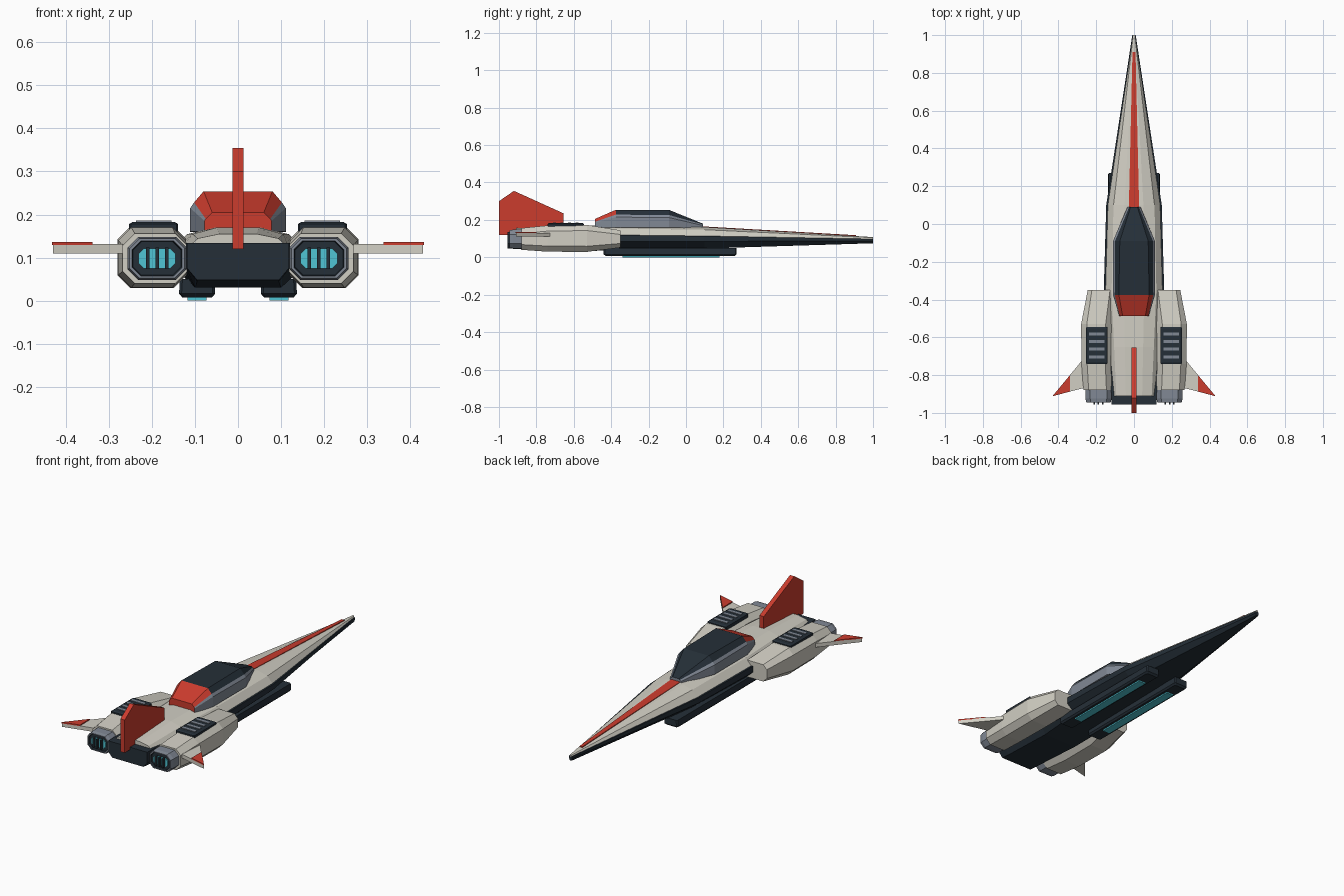
import bpy, bmesh

if "Cube" in bpy.data.objects:
    bpy.data.objects.remove(bpy.data.objects["Cube"])


def material(name, r, g, b):
    m = bpy.data.materials.new(name)
    m.use_nodes = True
    m.diffuse_color = (r, g, b, 1)
    m.node_tree.nodes["Principled BSDF"].inputs["Base Color"].default_value = (r, g, b, 1)
    return m


WHITE = material("off_white", 0.64, 0.62, 0.55)
RED = material("red", 0.60, 0.045, 0.027)
DARK = material("dark_navy", 0.018, 0.028, 0.039)
GREY = material("steel_grey", 0.22, 0.25, 0.30)
CYAN = material("glow_cyan", 0.08, 0.56, 0.66)


def loft(name, rings, mats, rule=None, mirror=False):
    """Skin closed rings of points and cap both ends; rule(i, j) picks the slot."""
    bm = bmesh.new()
    vs = [[bm.verts.new(p) for p in ring] for ring in rings]
    n = len(vs[0])
    for i in range(len(vs) - 1):
        for j in range(n):
            k = (j + 1) % n
            f = bm.faces.new((vs[i][j], vs[i][k], vs[i + 1][k], vs[i + 1][j]))
            f.material_index = rule(i, j) if rule else 0
    for i, ring in ((-1, vs[0]), (len(vs) - 1, vs[-1])):
        f = bm.faces.new(ring)
        f.material_index = rule(i, -1) if rule else 0
    bmesh.ops.recalc_face_normals(bm, faces=bm.faces)
    me = bpy.data.meshes.new(name)
    bm.to_mesh(me)
    bm.free()
    for m in mats:
        me.materials.append(m)
    ob = bpy.data.objects.new(name, me)
    bpy.context.collection.objects.link(ob)
    if mirror:
        mod = ob.modifiers.new("mirror", "MIRROR")
        mod.use_mirror_merge = False
    return ob


def section(y, *half):
    """Symmetric cross-section at y from its +x half points (x, z)."""
    return [(x, y, z) for x, z in half] + [(-x, y, z) for x, z in reversed(half)]


def octagon(cu, cv, hu, hv, c):
    """Chamfered rectangle as 2D points."""
    pts = [(hu, hv - c), (hu - c, hv), (c - hu, hv), (-hu, hv - c),
           (-hu, c - hv), (c - hu, -hv), (hu - c, -hv), (hu, c - hv)]
    return [(cu + u, cv + v) for u, v in pts]


def oct_y(y, *args):
    return [(u, y, v) for u, v in octagon(*args)]


def oct_z(z, *args):
    return [(u, v, z) for u, v in octagon(*args)]


def box(name, lo, hi, mat, mirror=False):
    rings = [[(lo[0], lo[1], z), (hi[0], lo[1], z), (hi[0], hi[1], z), (lo[0], hi[1], z)]
             for z in (lo[2], hi[2])]
    return loft(name, rings, [mat], mirror=mirror)


# Upper hull: long tapering white shell
def upper(y, w, split, top):
    return section(y, (w, split), (w * 0.78, split + 0.7 * (top - split)), (w * 0.36, top))


loft("upper_hull", [upper(-0.91, 0.12, 0.12, 0.155), upper(-0.65, 0.135, 0.118, 0.17),
                    upper(-0.35, 0.152, 0.117, 0.17), upper(0.1, 0.139, 0.113, 0.162),
                    upper(1.0, 0.005, 0.097, 0.108)], [WHITE])

# Lower hull: dark keel with chamfered belly
loft("lower_hull", [section(-0.955, (0.095, 0.048), (0.118, 0.075), (0.118, 0.134)),
                    section(-0.905, (0.095, 0.044), (0.12, 0.075), (0.12, 0.134)),
                    section(-0.6, (0.1, 0.03), (0.13, 0.08), (0.13, 0.12)),
                    section(-0.35, (0.11, 0.04), (0.16, 0.085), (0.16, 0.119)),
                    section(0.1, (0.1, 0.047), (0.147, 0.085), (0.147, 0.114)),
                    section(1.0, (0.006, 0.075), (0.009, 0.088), (0.009, 0.098))], [DARK])

# Nose stripe
loft("nose_stripe", [section(0.06, (0.028, 0.158), (0.028, 0.167)),
                     section(0.91, (0.008, 0.109), (0.008, 0.118))], [RED])


# Canopy: grey frame, dark glass, red rear fairing
def canopy_rule(i, j):
    if i in (-1, 3):
        return 2 if i < 0 else 0
    if j in (2, 3, 4):
        return 2 if i == 0 else 1
    return 0


loft("canopy", [section(-0.487, (0.078, 0.16), (0.078, 0.185), (0.075, 0.19), (0.06, 0.205)),
                section(-0.375, (0.111, 0.16), (0.111, 0.215), (0.102, 0.228), (0.08, 0.254)),
                section(-0.09, (0.111, 0.16), (0.111, 0.212), (0.1, 0.226), (0.075, 0.253)),
                section(0.09, (0.035, 0.155), (0.034, 0.17), (0.026, 0.176), (0.018, 0.18))],
     [GREY, DARK, RED], canopy_rule)

# Engine pods
loft("engine_pod", [oct_y(-0.88, 0.193, 0.098, 0.075, 0.058, 0.028),
                    oct_y(-0.74, 0.2, 0.1, 0.078, 0.07, 0.03),
                    oct_y(-0.53, 0.2, 0.101, 0.08, 0.072, 0.03),
                    oct_y(-0.35, 0.175, 0.098, 0.07, 0.046, 0.022)], [WHITE], mirror=True)

# Nozzles with recessed dark throat, glow panel and slats
NX, NZ = 0.188, 0.098
loft("nozzle", [oct_y(-0.86, NX, NZ, 0.069, 0.05, 0.025),
                oct_y(-0.925, NX, NZ, 0.069, 0.05, 0.025),
                oct_y(-0.945, NX, NZ, 0.064, 0.046, 0.023),
                oct_y(-0.945, NX, NZ, 0.058, 0.041, 0.02),
                oct_y(-0.935, NX, NZ, 0.056, 0.039, 0.02)],
     [GREY, DARK], lambda i, j: int(i > 2), mirror=True)
loft("nozzle_glow", [oct_y(-0.93, NX, NZ, 0.043, 0.023, 0.012),
                     oct_y(-0.94, NX, NZ, 0.043, 0.023, 0.012)], [CYAN], mirror=True)
for s in (-1, 0, 1):
    x = NX + s * 0.022
    box("nozzle_slat", (x - 0.004, -0.955, NZ - 0.025), (x + 0.004, -0.93, NZ + 0.025), DARK, True)

# Pod vents with slats
VX, VY = 0.196, -0.643
loft("vent", [oct_z(0.16, VX, VY, 0.057, 0.098, 0.004),
              oct_z(0.178, VX, VY, 0.057, 0.098, 0.004),
              oct_z(0.183, VX, VY, 0.048, 0.09, 0.004)], [DARK], mirror=True)
for s in range(4):
    y = VY + (s - 1.5) * 0.04
    box("vent_slat", (VX - 0.041, y - 0.008, 0.18), (VX + 0.041, y + 0.008, 0.186), GREY, True)

# Winglets with red tip plates
wing = [(0.24, -0.68), (0.43, -0.91), (0.24, -0.862)]
tip = [(0.338, -0.799), (0.432, -0.912), (0.338, -0.887)]
for name, plan, z0, z1, mat in (("winglet", wing, 0.11, 0.131, WHITE),
                                ("winglet_tip", tip, 0.129, 0.136, RED)):
    loft(name, [[(x, y, z) for x, y in plan] for z in (z0, z1)], [mat], mirror=True)

# Tail fin
fin = [(-1.0, 0.12), (-1.0, 0.3), (-0.92, 0.355), (-0.655, 0.235), (-0.655, 0.12)]
loft("tail_fin", [[(x, y, z) for y, z in fin] for x in (-0.013, 0.013)], [RED])

# Belly skids with glowing strips
loft("skid", [oct_z(0.05, 0.095, -0.085, 0.04, 0.355, 0.006),
              oct_z(0.016, 0.095, -0.085, 0.042, 0.355, 0.006),
              oct_z(0.007, 0.095, -0.085, 0.034, 0.345, 0.006)], [DARK], mirror=True)
box("skid_glow", (0.073, -0.34, 0.0), (0.117, 0.18, 0.009), CYAN, True)
